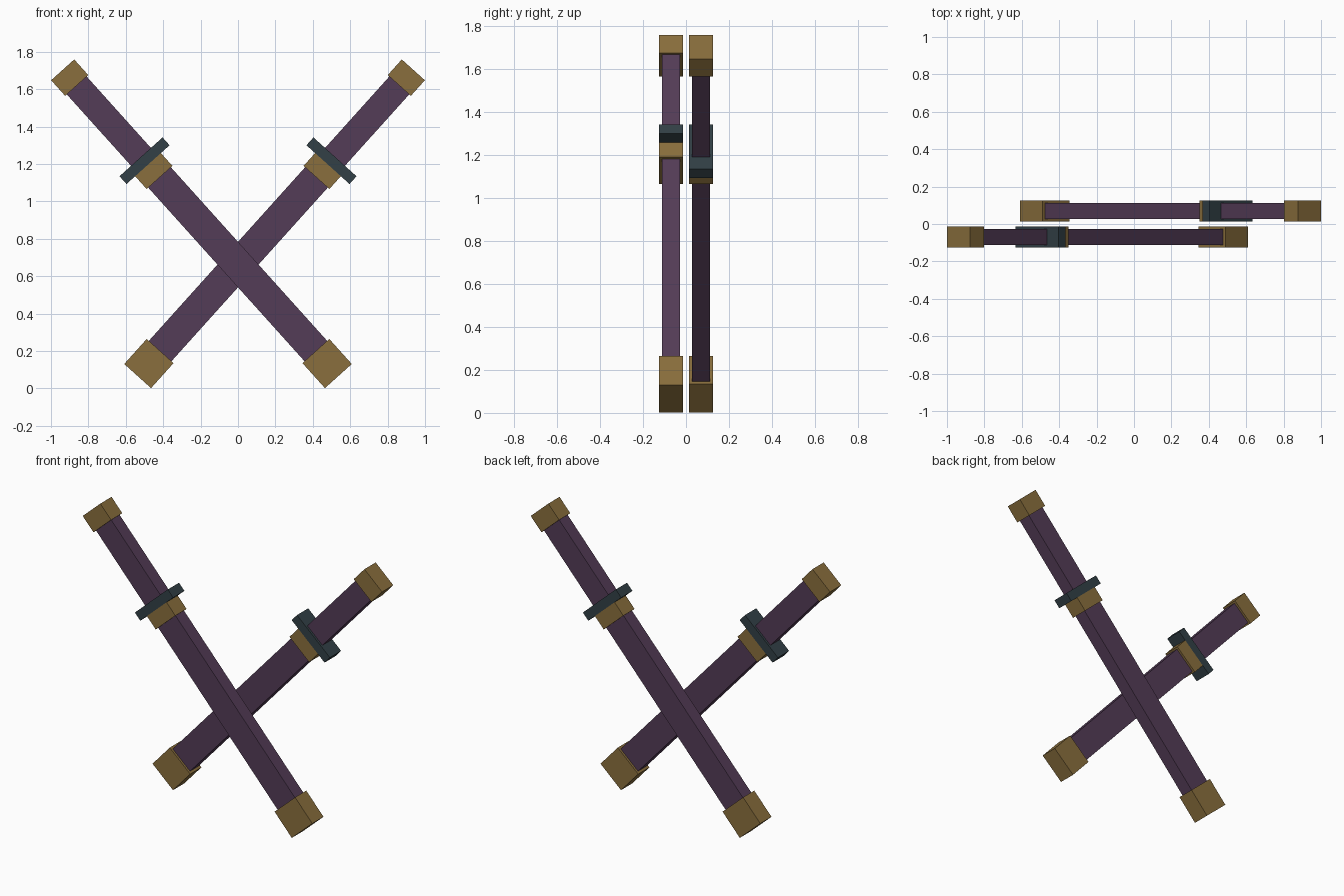
import bpy
from math import radians, pi
from mathutils import Matrix

if "Cube" in bpy.data.objects:
    bpy.data.objects.remove(bpy.data.objects["Cube"], do_unlink=True)


def linear(v):
    v /= 255
    return ((v + 0.055) / 1.055) ** 2.4


def material(name, *rgb):
    colour = (*[linear(v) for v in rgb], 1)
    m = bpy.data.materials.new(name)
    m.use_nodes = True
    m.diffuse_color = colour
    bsdf = m.node_tree.nodes["Principled BSDF"]
    bsdf.inputs["Base Color"].default_value = colour
    bsdf.inputs["Roughness"].default_value = 0.8
    return m


purple = material("dark_purple", 84, 60, 87)
bronze = material("bronze", 138, 111, 61)
steel = material("blue_black", 50, 64, 70)

THICK, THIN = 0.112, 0.084   # depth of fittings and of wrapped parts

# part: width, depth, start and end along the sword axis, material
PARTS = {
    "pommel": (0.166, THICK, 1.289, 1.401, bronze),
    "grip": (0.143, THIN, 0.76, 1.30, purple),
    "guard": (0.31, THICK, 0.719, 0.775, steel),
    "collar": (0.185, THICK, 0.627, 0.719, bronze),
    "sheath": (0.163, THIN, -0.64, 0.64, purple),
    "sheath_tip": (0.193, THICK, -0.802, -0.622, bronze),
}


def box(name, width, depth, low, high, mat, placement):
    bpy.ops.mesh.primitive_cube_add(size=1)
    ob = bpy.context.object
    ob.name = ob.data.name = name
    ob.data.transform(Matrix.Translation((0, 0, (low + high) / 2))
                      @ Matrix.Diagonal((width, depth, high - low, 1)))
    ob.data.materials.append(mat)
    ob.matrix_world = placement


# Two sheathed swords, crossed; the back one is the front one turned half round
lean = Matrix.Translation((0, -0.07, 0.662)) @ Matrix.Rotation(radians(-42), 4, "Y")
for side, turn in (("front", 0), ("back", pi)):
    placement = Matrix.Rotation(turn, 4, "Z") @ lean
    for part, spec in PARTS.items():
        box(f"{side}_{part}", *spec, placement)
